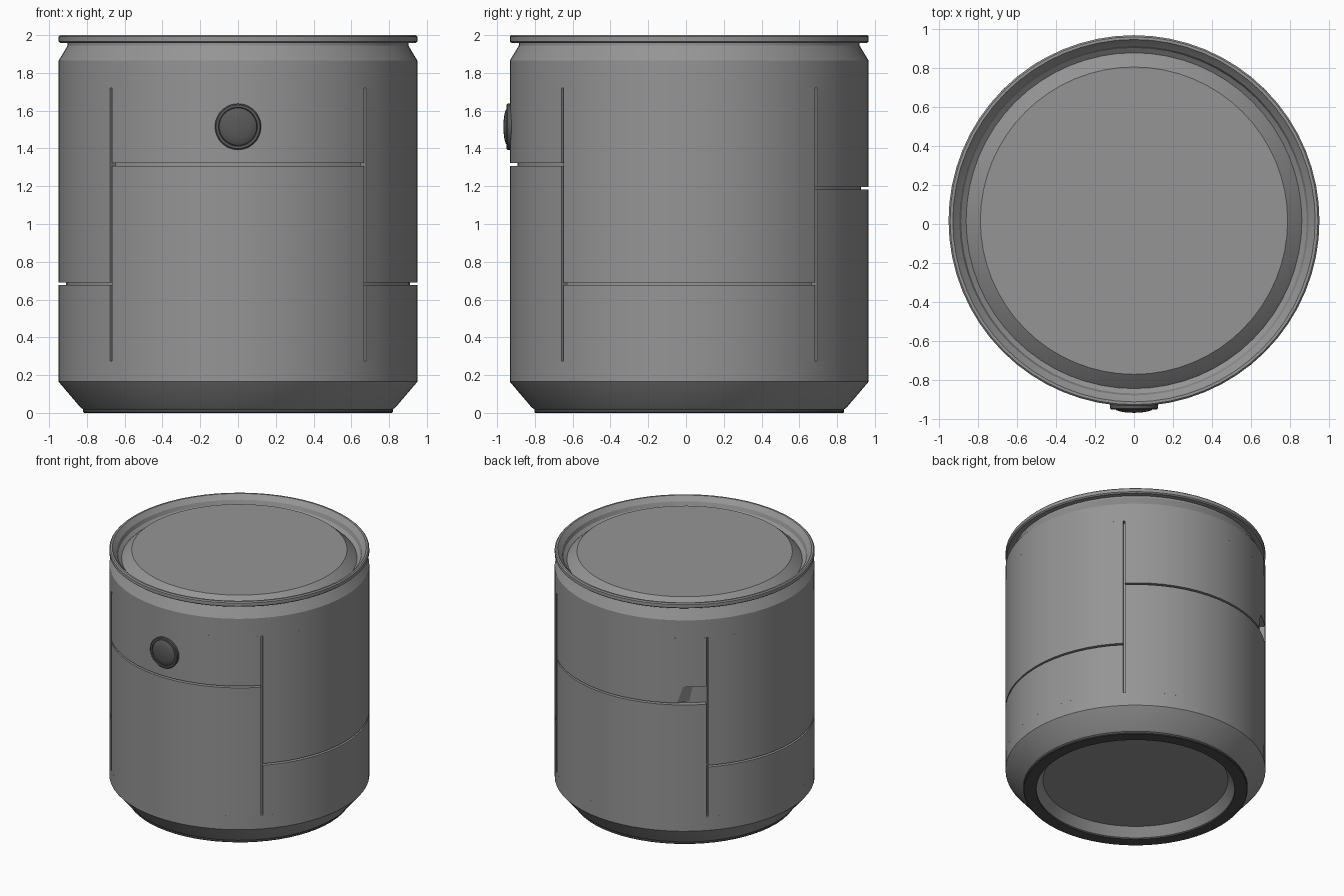
import bpy, bmesh, math
from mathutils import Matrix

cube = bpy.data.objects.get("Cube")
if cube:
    bpy.data.objects.remove(cube, do_unlink=True)

CY = 0.017          # axis of the can in y
R = 0.95            # outer radius
CORE = 0.91         # radius behind the panels
LOW, HIGH = 0.275, 1.72
GAP = 0.007         # half a seam
SEGS = 64


def material(name, value):
    m = bpy.data.materials.new(name)
    m.use_nodes = True
    colour = (value, value, value, 1)
    m.diffuse_color = colour
    m.node_tree.nodes["Principled BSDF"].inputs["Base Color"].default_value = colour
    return m


grey = material("body grey", 0.30)
dark = material("rubber dark grey", 0.075)
button_grey = material("button grey", 0.10)


def finish(name, bm, mat, angle=25):
    bmesh.ops.recalc_face_normals(bm, faces=bm.faces)
    mesh = bpy.data.meshes.new(name)
    bm.to_mesh(mesh)
    bm.free()
    mesh.materials.append(mat)
    ob = bpy.data.objects.new(name, mesh)
    bpy.context.collection.objects.link(ob)
    bpy.ops.object.select_all(action="DESELECT")
    ob.select_set(True)
    bpy.context.view_layer.objects.active = ob
    bpy.ops.object.shade_smooth_by_angle(angle=math.radians(angle))
    return ob


def lathe(name, profile, mat, closed=False, segs=SEGS, place=None):
    """Spin (radius, height) points round z; radius 0 ends are capped."""
    bm = bmesh.new()
    rings = []
    for r, z in profile:
        if r == 0:
            rings.append([bm.verts.new((0, 0, z))] * segs)
        else:
            rings.append([bm.verts.new((r * math.cos(a), r * math.sin(a), z))
                          for a in (math.tau * i / segs for i in range(segs))])
    pairs = list(zip(rings, rings[1:]))
    if closed:
        pairs.append((rings[-1], rings[0]))
    for a, b in pairs:
        for i in range(segs):
            j = (i + 1) % segs
            corners = list(dict.fromkeys((a[i], a[j], b[j], b[i])))
            bm.faces.new(corners)
    bm.transform(place or Matrix.Translation((0, CY, 0)))
    return finish(name, bm, mat)


def panel(name, middle, z0, z1, notch=False):
    """Curved quarter plate; a notch lifts the lower edge near its end."""
    half = math.pi / 4 - GAP / R
    start, end = middle - half, middle + half
    n = SEGS // 4
    cols = [(start + 2 * half * i / n,) * 2 + (z0,) for i in range(n + 1)]
    if notch:
        rise = 0.13
        cols = [c for c in cols if c[0] < end - 0.24]
        cols += [(end - 0.225, end - 0.13, z0), (end - 0.18, end - 0.10, z0 + rise),
                 (end - 0.09, end - 0.05, z0 + rise), (end, end, z0 + rise)]
    bm = bmesh.new()
    loops = []
    for outer, inner, zb in cols:
        loops.append([bm.verts.new((r * math.cos(a), CY + r * math.sin(a), z))
                      for r, a, z in ((R, outer, zb), (R, outer, z1),
                                      (CORE, inner, z1), (CORE, inner, zb))])
    for a, b in zip(loops, loops[1:]):
        for k in range(4):
            m = (k + 1) % 4
            bm.faces.new((a[k], a[m], b[m], b[k]))
    bm.faces.new(loops[0])
    bm.faces.new(loops[-1])
    finish(name, bm, grey)


# Lower shell with the hollow underside
lathe("base_shell", [(0, 0.08), (0.676, 0.08), (0.726, 0.012), (0.81, 0.012),
                     (0.835, 0.03), (R, 0.165), (R, LOW), (CORE, LOW)], grey)
lathe("foot_ring", [(0.726, 0), (0.815, 0), (0.82, 0.005), (0.82, 0.025),
                    (0.726, 0.025)], dark, closed=True)

# Core seen through the seams
lathe("core", [(CORE, LOW), (CORE, HIGH)], grey)

# Panels round the middle, split by seams at different heights
for side, degrees, seam in (("front", -90, 1.315), ("left", 0, 0.683),
                            ("back", 90, 1.19), ("right", 180, 0.683)):
    mid = math.radians(degrees)
    panel(side + "_lower_panel", mid, LOW, seam - GAP)
    panel(side + "_upper_panel", mid, seam + GAP, HIGH, notch=side == "back")

# Shoulder, rolled rim and gutter
lathe("shoulder_and_rim", [(CORE, HIGH), (R, HIGH), (R, 1.865), (0.902, 1.945),
                           (0.902, 1.958), (0.94, 1.958), (R, 1.966), (R, 1.992),
                           (0.942, 2.0), (0.928, 2.0), (0.915, 1.985), (0.895, 1.965),
                           (0.885, 1.935), (0.86, 1.915)], grey)

# Raised lid
lathe("lid", [(0.86, 1.915), (0.845, 1.93), (0.787, 1.98), (0, 1.98)], grey)

# Round button on the front, facing -y
facing = Matrix.Translation((0, CY, 1.515)) @ Matrix.Rotation(math.pi / 2, 4, "X")
lathe("button_bezel", [(0.122, 0.92), (0.122, 0.962), (0.116, 0.968), (0.103, 0.968),
                       (0.100, 0.958)], button_grey, segs=48, place=facing)
dome = [(0.100 * math.sin(t), 0.960 + 0.024 * math.cos(t))
        for t in (math.pi / 2 * i / 6 for i in range(6, 0, -1))]
lathe("button_dome", dome + [(0, 0.984)], button_grey, segs=48, place=facing)
